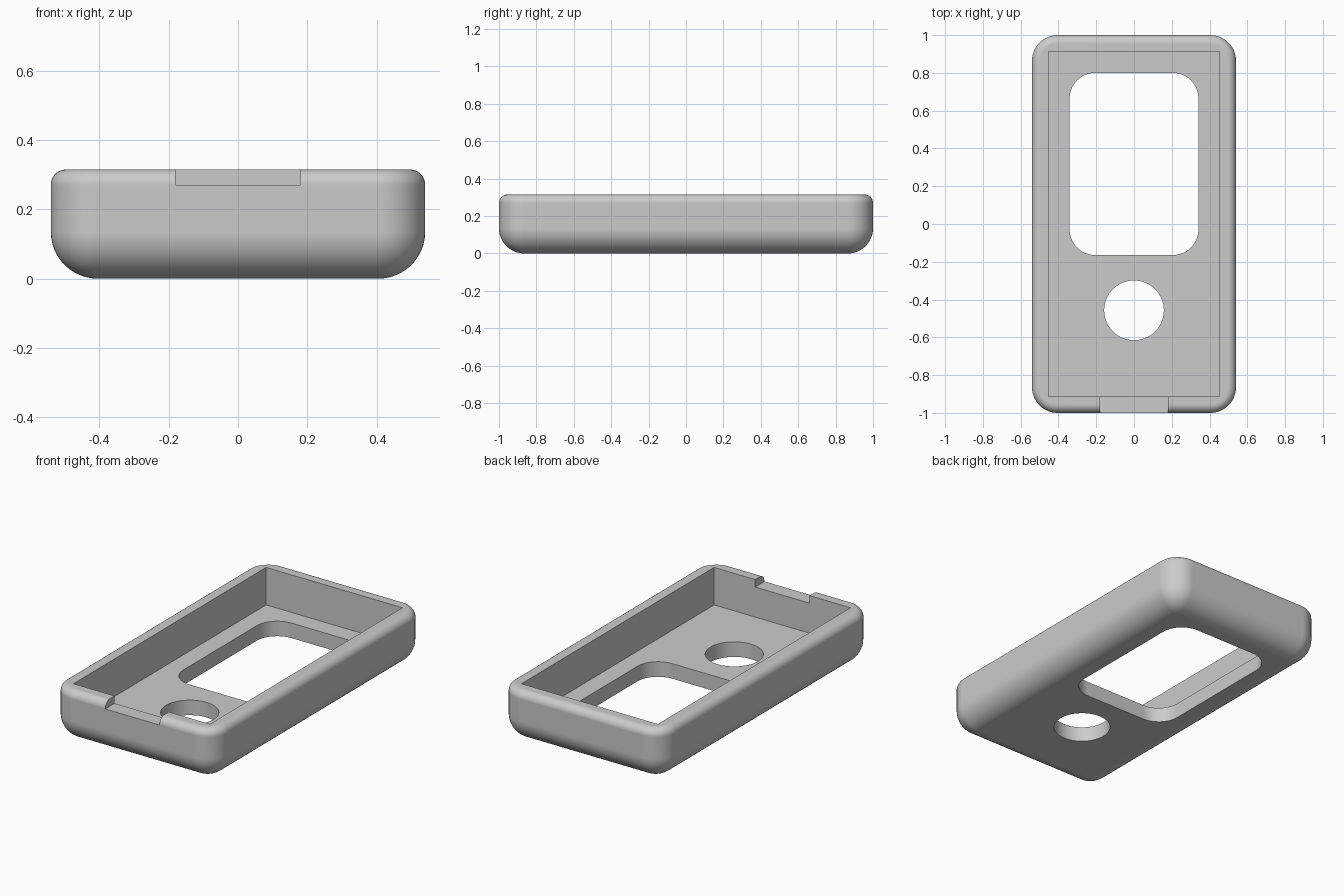
import bpy
import bmesh
from math import cos, sin, pi

default = bpy.data.objects.get("Cube")
if default:
    bpy.data.objects.remove(default, do_unlink=True)

HALF_X, HALF_Y, HEIGHT = 0.54, 1.0, 0.315
CORNER, TOP_FILLET = 0.135, 0.045
WALL, FLOOR = 0.088, 0.09
STEPS = 12

grey = bpy.data.materials.new("Case Grey")
grey.use_nodes = True
colour = (0.6, 0.6, 0.6, 1)
grey.diffuse_color = colour
grey.node_tree.nodes["Principled BSDF"].inputs["Base Color"].default_value = colour


def rounded_rect(half_x, half_y, radius):
    """Counter-clockwise outline with round corners."""
    points = []
    for corner, (sx, sy) in enumerate([(1, 1), (-1, 1), (-1, -1), (1, -1)]):
        for i in range(STEPS + 1):
            a = (corner + i / STEPS) * pi / 2
            points.append((sx * (half_x - radius) + radius * cos(a),
                           sy * (half_y - radius) + radius * sin(a)))
    return points


def loft(name, layers, centre=(0, 0)):
    """Closed solid through stacked outlines, given as (outline, z)."""
    bm = bmesh.new()
    rings = [[bm.verts.new((x + centre[0], y + centre[1], z)) for x, y in outline]
             for outline, z in layers]
    count = len(rings[0])
    for low, high in zip(rings, rings[1:]):
        for i in range(count):
            j = (i + 1) % count
            bm.faces.new((low[i], low[j], high[j], high[i]))
    bm.faces.new(rings[0][::-1])
    bm.faces.new(rings[-1])
    bmesh.ops.remove_doubles(bm, verts=bm.verts, dist=1e-5)
    bmesh.ops.recalc_face_normals(bm, faces=bm.faces)
    mesh = bpy.data.meshes.new(name)
    bm.to_mesh(mesh)
    bm.free()
    mesh.materials.append(grey)
    obj = bpy.data.objects.new(name, mesh)
    bpy.context.collection.objects.link(obj)
    return obj


def box_outline(half_x, half_y):
    return [(half_x, half_y), (-half_x, half_y), (-half_x, -half_y), (half_x, -half_y)]


def prism(name, outline, z0, z1, centre=(0, 0)):
    return loft(name, [(outline, z0), (outline, z1)], centre)


# Outer body: large fillet below, small fillet on the rim
profile = []
for i in range(STEPS + 1):
    a = i / STEPS * pi / 2
    profile.append((CORNER * (1 - sin(a)), CORNER * (1 - cos(a))))
for i in range(STEPS + 1):
    a = i / STEPS * pi / 2
    profile.append((TOP_FILLET * (1 - cos(a)), HEIGHT - TOP_FILLET * (1 - sin(a))))
case = loft("case_shell", [
    (rounded_rect(HALF_X - inset, HALF_Y - inset, CORNER - inset), z)
    for inset, z in profile])

# Cavity, screen window, round button hole and cable notch
circle = [(0.158 * cos(i * pi / 32), 0.158 * sin(i * pi / 32)) for i in range(64)]
cutters = [
    prism("cavity_cutter", box_outline(HALF_X - WALL, HALF_Y - WALL), FLOOR, 0.5),
    prism("window_cutter", rounded_rect(0.341, 0.482, CORNER), -0.1, 0.2, (0, 0.318)),
    prism("button_cutter", circle, -0.1, 0.2, (0, -0.457)),
    prism("notch_cutter", box_outline(0.18, 0.15), 0.27, 0.5, (0, -1)),
]

bpy.ops.object.select_all(action="DESELECT")
bpy.context.view_layer.objects.active = case
case.select_set(True)
for cutter in cutters:
    cutter.hide_render = True
    cut = case.modifiers.new(cutter.name, "BOOLEAN")
    cut.operation = "DIFFERENCE"
    cut.solver = "EXACT"
    cut.object = cutter
    bpy.ops.object.modifier_apply(modifier=cut.name)
    bpy.data.objects.remove(cutter, do_unlink=True)

# Smooth fillets, crisp edges, flat large faces
bpy.ops.object.shade_smooth_by_angle(angle=pi / 6)
weighted = case.modifiers.new("Flat Face Normals", "WEIGHTED_NORMAL")
weighted.keep_sharp = True
